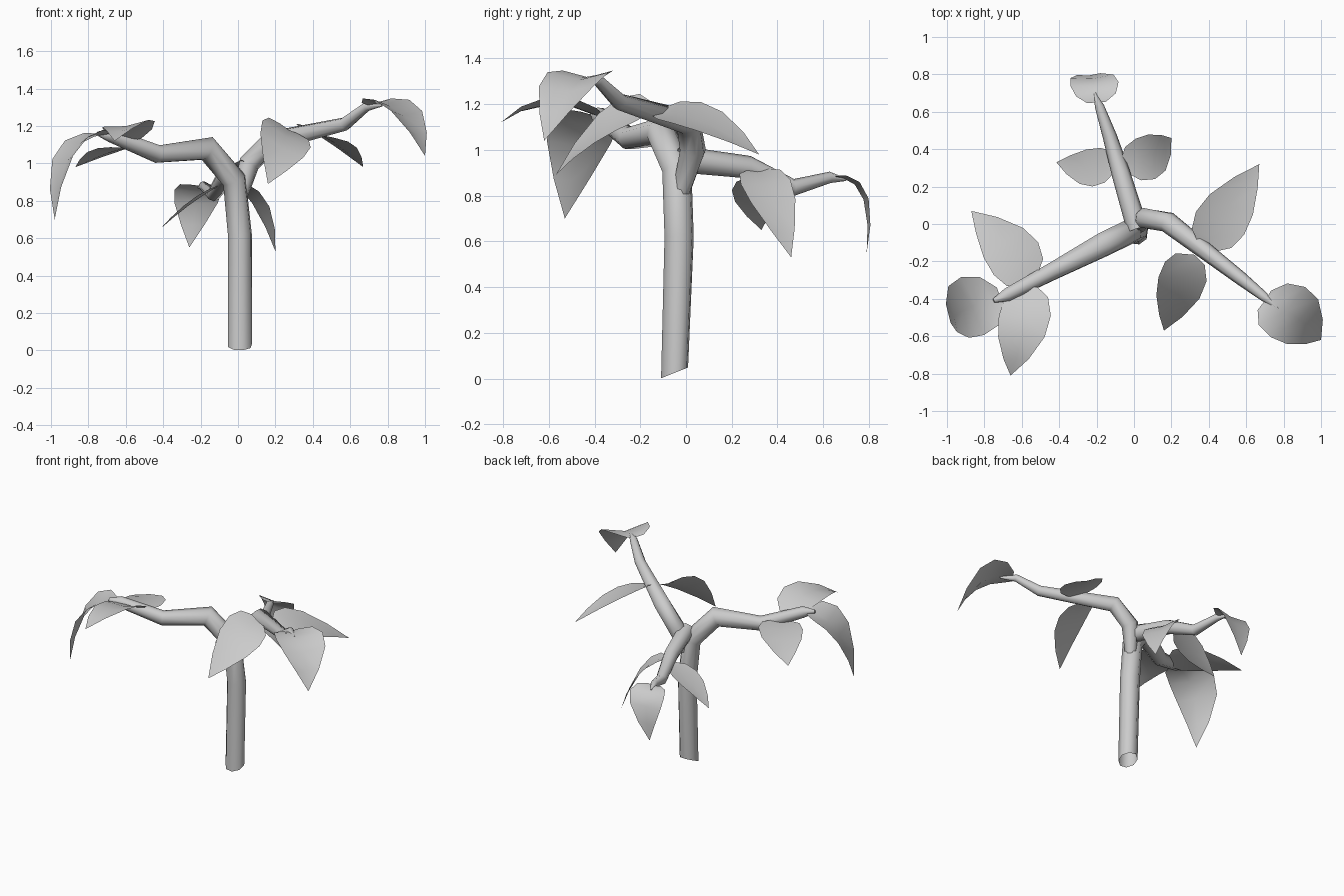
import bpy, bmesh, math
from mathutils import Vector as V

if "Cube" in bpy.data.objects:
    bpy.data.objects.remove(bpy.data.objects["Cube"])


def finish(name, bm, angle):
    bmesh.ops.recalc_face_normals(bm, faces=bm.faces)
    me = bpy.data.meshes.new(name)
    bm.to_mesh(me)
    bm.free()
    ob = bpy.data.objects.new(name, me)
    bpy.context.collection.objects.link(ob)
    bpy.ops.object.select_all(action='DESELECT')
    ob.select_set(True)
    bpy.context.view_layer.objects.active = ob
    bpy.ops.object.shade_smooth_by_angle(angle=math.radians(angle))


def tube(name, path, start_normal=None, sides=8):
    """Tapered bent tube, open at its foot; path holds (x, y, z, radius)."""
    bm = bmesh.new()
    pts = [V(p[:3]) for p in path]
    dirs = [(b - a).normalized() for a, b in zip(pts, pts[1:])]
    rings, u = [], V((1, 0.3, 0))
    for i, p in enumerate(pts):
        a, b = dirs[max(i - 1, 0)], dirs[min(i, len(dirs) - 1)]
        t = (a + b).normalized()
        if i == 0 and start_normal:
            t = V(start_normal).normalized()
        u = (u - t * u.dot(t)).normalized()
        w = t.cross(u)
        r = path[i][3]
        rings.append([bm.verts.new(p + r * (u * math.cos(k) + w * math.sin(k)))
                      for k in (math.tau * j / sides for j in range(sides))])
    for r0, r1 in zip(rings, rings[1:]):
        for j in range(sides):
            k = (j + 1) % sides
            bm.faces.new((r0[j], r0[k], r1[k], r1[j]))
    bm.faces.new(rings[-1])
    finish(name, bm, 50)


PROFILE = [(0, .4), (.12, .85), (.32, 1.03), (.55, .92), (.8, .5), (1, 0)]


def leaf(name, base, mid, tip, side, fold=0.12):
    """Drooping leaf folded along its midrib; side is the half-width vector."""
    bm = bmesh.new()
    base, mid, tip, side = map(V, (base, mid, tip, side))
    ctrl = 2 * mid - (base + tip) / 2
    flip = 1 if side.cross(tip - base).z > 0 else -1
    rows = []
    for t, w in PROFILE:
        p = base * (1 - t) ** 2 + ctrl * 2 * t * (1 - t) + tip * t * t
        tan = (ctrl - base) * (1 - t) + (tip - ctrl) * t
        n = side.cross(tan).normalized() * flip * fold * side.length
        if w == 0:
            rows.append([bm.verts.new(p)] * 3)
        else:
            rows.append([bm.verts.new(p + (side * s + n * abs(s)) * w) for s in (-1, 0, 1)])
    for a, b in zip(rows, rows[1:]):
        for j in (0, 1):
            f = (a[j], a[j + 1], b[j + 1], b[j])
            bm.faces.new(list(dict.fromkeys(f)))
    finish(name, bm, 60)


# Trunk bending into the left branch, with a slanted cut at its foot
tube("trunk", [(.01, -.05, .025, .066), (.01, -.03, .62, .066), (-.02, -.04, .91, .066),
               (-.165, -.11, 1.08, .068), (-.43, -.25, 1.05, .05),
               (-.68, -.38, 1.15, .038), (-.75, -.41, 1.16, .012)], (0, -.4, 1))
# Right and back branches, each ending in a point
tube("right_branch", [(.01, -.02, .82, .04), (.06, .03, 1.0, .058), (.18, .01, 1.12, .057),
                      (.57, -.29, 1.21, .037), (.69, -.385, 1.305, .026),
                      (.77, -.455, 1.31, .006)])
tube("back_branch", [(.02, -.03, .96, .058), (-.07, .27, .925, .05),
                     (-.13, .47, .835, .038), (-.185, .63, .88, .025), (-.21, .70, .87, .006)])

# Leaves: base, middle, tip, half-width vector, fold
LEAVES = {
    "left_tip_leaf": ((-.71, -.40, 1.15), (-.90, -.455, 1.04), (-.98, -.53, .70), (.06, -.15, .01), .2),
    "left_front_leaf": ((-.57, -.34, 1.12), (-.595, -.58, 1.20), (-.66, -.81, 1.12), (.135, 0, .02)),
    "left_back_leaf": ((-.56, -.30, 1.08), (-.68, -.12, 1.06), (-.87, .07, .98), (.115, .085, .01)),
    "right_tip_leaf": ((.70, -.41, 1.31), (.87, -.50, 1.27), (1.0, -.62, 1.04), (.09, .13, 0), .22),
    "right_back_leaf": ((.39, -.12, 1.16), (.50, .08, 1.12), (.67, .32, .98), (.125, -.06, -.045)),
    "right_front_leaf": ((.27, -.16, 1.18), (.235, -.36, 1.10), (.16, -.57, .89), (-.125, .01, .07)),
    "back_tip_leaf": ((-.2, .65, .88), (-.22, .77, .80), (-.26, .79, .55), (.125, .01, 0)),
    "back_left_leaf": ((-.1, .31, .88), (-.25, .305, .785), (-.415, .33, .65), (.02, .1, .01)),
    "back_right_leaf": ((-.05, .31, .91), (.1, .37, .79), (.2, .46, .53), (-.05, .105, .01)),
}
for name, args in LEAVES.items():
    leaf(name, *args)
